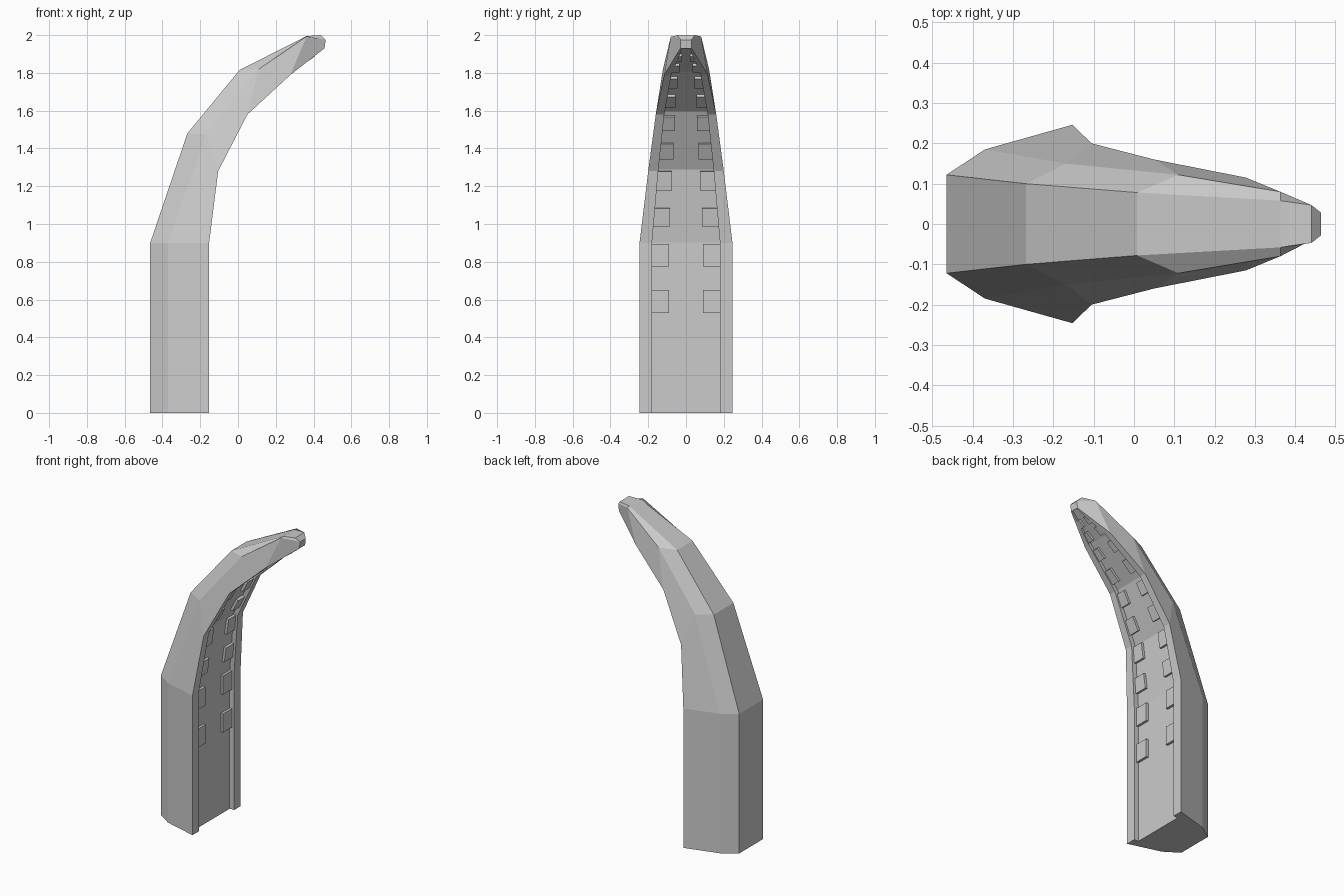
import bpy, bmesh
from mathutils import Vector

if "Cube" in bpy.data.objects:
    bpy.data.objects.remove(bpy.data.objects["Cube"])

# Stations from base to tip: (x, z, half width) for back, side and front edges, then channel half width, depth
STATIONS = [
    ((-.465, 0, .122), (-.37, 0, .185), (-.153, 0, .246), .18, .032),
    ((-.465, .90, .122), (-.37, .90, .185), (-.153, .90, .246), .18, .032),
    ((-.268, 1.48, .10), (-.17, 1.475, .15), (-.105, 1.28, .20), .147, .03),
    ((.008, 1.815, .078), (.11, 1.82, .122), (.05, 1.58, .16), .115, .027),
    ((.363, 1.995, .058), (.363, 1.993, .08), (.278, 1.79, .115), .078, .022),
    ((.44, 2.0, .047), (.464, 1.975, .028), (.458, 1.93, .03), .02, .01),
]


def make_object(name, bm):
    bmesh.ops.recalc_face_normals(bm, faces=bm.faces)
    mesh = bpy.data.meshes.new(name)
    bm.to_mesh(mesh)
    bm.free()
    obj = bpy.data.objects.new(name, mesh)
    bpy.context.collection.objects.link(obj)
    return obj


def front_normal(a, b):
    t = (b - a).normalized()
    return Vector((t.y, -t.x))


# Channel floor: the front edge pushed inward along its normal
fronts = [Vector(s[2][:2]) for s in STATIONS]
floor = []
for i, s in enumerate(STATIONS):
    lo, hi = max(i - 1, 0), min(i + 1, len(fronts) - 1)
    p = fronts[i] - front_normal(fronts[lo], fronts[hi]) * s[4]
    if i == 0:
        p.y = 0
    floor.append(p)

# Curved tapering body with a recessed channel on its inner side
bm = bmesh.new()
rings = []
for (back, side, front, w, d), f in zip(STATIONS, floor):
    half = [back, side, front, (front[0], front[1], w), (f.x, f.y, w)]
    ring = [bm.verts.new((x, y, z)) for x, z, y in half]
    ring += [bm.verts.new((x, -y, z)) for x, z, y in reversed(half)]
    rings.append(ring)
for a, b in zip(rings, rings[1:]):
    for i in range(10):
        j = (i + 1) % 10
        bm.faces.new((a[i], a[j], b[j], b[i]))
bm.faces.new(rings[0])
t = rings[-1]
for ids in ((0, 1, 8, 9), (1, 2, 7, 8), (2, 3, 4, 5, 6, 7)):
    bm.faces.new([t[i] for i in ids])
make_object("tentacle_body", bm)


# Paired sucker pads on the channel floor: (bottom z, top z, inner half width)
PADS = [(.53, .65, .09), (.775, .895, .09), (.99, 1.085, .085), (1.18, 1.28, .075),
        (1.35, 1.43, .067), (1.50, 1.575, .057), (1.625, 1.685, .055),
        (1.73, 1.78, .045), (1.815, 1.85, .035), (1.87, 1.90, .02)]


def on_floor(z):
    for i in range(len(floor) - 1):
        if z <= floor[i + 1].y or i == len(floor) - 2:
            k = (z - floor[i].y) / (floor[i + 1].y - floor[i].y)
            w = STATIONS[i][3] * (1 - k) + STATIONS[i + 1][3] * k
            return floor[i].lerp(floor[i + 1], k), w


bm = bmesh.new()
for z0, z1, inner in PADS:
    (p0, w0), (p1, w1) = on_floor(z0), on_floor(z1)
    n = front_normal(p0, p1)
    for s in (1, -1):
        layers = []
        for h in (-.004, .016):
            q0, q1 = p0 + n * h, p1 + n * h
            layers.append([bm.verts.new((q.x, s * y, q.y)) for q, y in
                           ((q0, inner), (q0, w0), (q1, w1), (q1, inner))])
        a, b = layers
        bm.faces.new(a)
        bm.faces.new(b)
        for i in range(4):
            j = (i + 1) % 4
            bm.faces.new((a[i], a[j], b[j], b[i]))
make_object("sucker_pads", bm)
